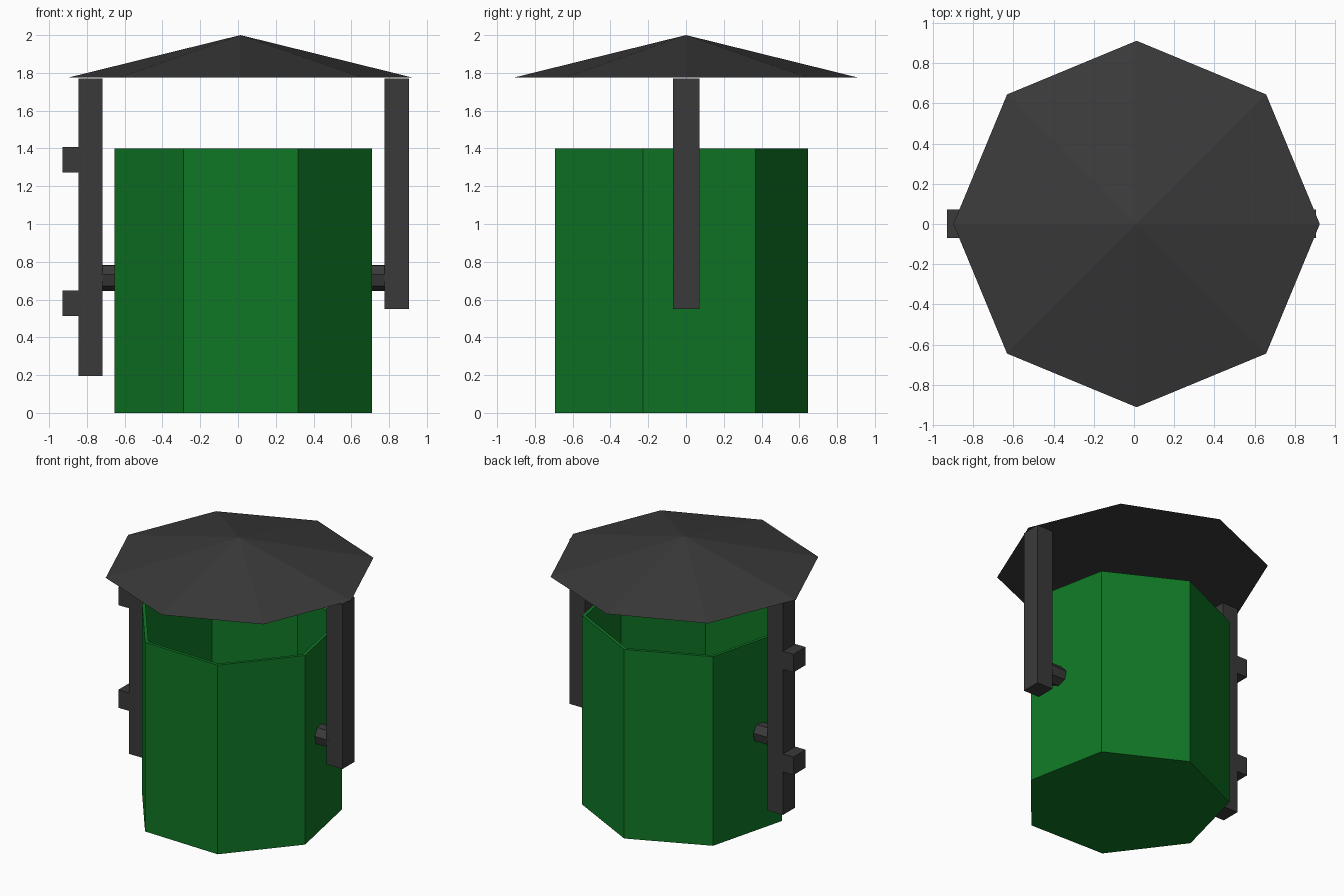
import bpy, bmesh, math
from mathutils import Matrix, Vector

if "Cube" in bpy.data.objects:
    bpy.data.objects.remove(bpy.data.objects["Cube"])


def material(name, rgb):
    m = bpy.data.materials.new(name)
    m.diffuse_color = (*rgb, 1.0)
    m.use_nodes = True
    m.node_tree.nodes["Principled BSDF"].inputs["Base Color"].default_value = m.diffuse_color
    return m


green = material("bin green", (0.005, 0.185, 0.019))
grey = material("dark grey metal", (0.042, 0.042, 0.042))


def finish(bm, name, mat):
    bmesh.ops.recalc_face_normals(bm, faces=bm.faces)
    me = bpy.data.meshes.new(name)
    bm.to_mesh(me)
    bm.free()
    me.materials.append(mat)
    ob = bpy.data.objects.new(name, me)
    bpy.context.collection.objects.link(ob)
    return ob


def box(name, lo, hi, mat):
    lo, hi = Vector(lo), Vector(hi)
    bm = bmesh.new()
    bmesh.ops.create_cube(bm, size=1.0, matrix=Matrix.Translation((lo + hi) / 2)
                          @ Matrix.Diagonal((*(hi - lo), 1.0)))
    return finish(bm, name, mat)


def ngon(bm, sides, radius, start, to_point):
    """One flat polygon; to_point places each (u, v) corner."""
    angles = [start + 2 * math.pi * i / sides for i in range(sides)]
    return bm.faces.new([bm.verts.new(to_point(radius * math.cos(a), radius * math.sin(a)))
                         for a in angles])


def extrude(bm, face, offset):
    out = bmesh.ops.extrude_face_region(bm, geom=[face])["geom"]
    bmesh.ops.translate(bm, vec=offset, verts=[g for g in out if isinstance(g, bmesh.types.BMVert)])
    return next(g for g in out if isinstance(g, bmesh.types.BMFace))


# Seven-sided open bin, hollowed from the top
bm = bmesh.new()
base = ngon(bm, 7, 0.70, math.radians(88.3), lambda u, v: (0.033 + u, -0.053 + v, 0))
top = extrude(bm, base, (0, 0, 1.4))
bmesh.ops.inset_region(bm, faces=[top], thickness=0.025)
for v in top.verts:
    v.co.z = 1.4
inner = extrude(bm, top, (0, 0, -1.37))
# Extrusion may leave the covering faces behind; keep only the real shell
bm.faces.ensure_lookup_table()
if top.is_valid and top is not inner and all(abs(v.co.z - 1.4) < 1e-4 for v in top.verts):
    bmesh.ops.delete(bm, geom=[top], context='FACES_ONLY')
if not any(all(abs(v.co.z) < 1e-4 for v in f.verts) for f in bm.faces):
    bm.faces.new([v for v in bm.verts if abs(v.co.z) < 1e-4])
finish(bm, "bin", green)

# Shallow eight-sided roof, closed underneath
bm = bmesh.new()
bmesh.ops.create_cone(bm, cap_ends=True, segments=8, radius1=0.912, radius2=0, depth=0.225,
                      matrix=Matrix.Translation((0.013, 0, 1.8875)))
finish(bm, "roof", grey)

# Long left post and shorter right post
box("left_post", (-0.845, -0.07, 0.195), (-0.717, 0.072, 1.77), grey)
box("right_post", (0.775, -0.07, 0.55), (0.905, 0.072, 1.77), grey)

# Mounting blocks on the left post
for name, z in (("lower_mount", 0.58), ("upper_mount", 1.34)):
    box(name, (-0.93, -0.07, z - 0.067), (-0.84, 0.072, z + 0.067), grey)

# Seven-sided pivots joining the posts to the bin
for name, x0, x1 in (("left_pivot", -0.73, -0.60), ("right_pivot", 0.65, 0.79)):
    bm = bmesh.new()
    face = ngon(bm, 7, 0.072, math.radians(-91), lambda u, v: (x0, -u, 0.717 + v))
    extrude(bm, face, (x1 - x0, 0, 0))
    if not any(all(abs(v.co.x - x0) < 1e-4 for v in f.verts) for f in bm.faces):
        bm.faces.new([v for v in bm.verts if abs(v.co.x - x0) < 1e-4])
    finish(bm, name, grey)
